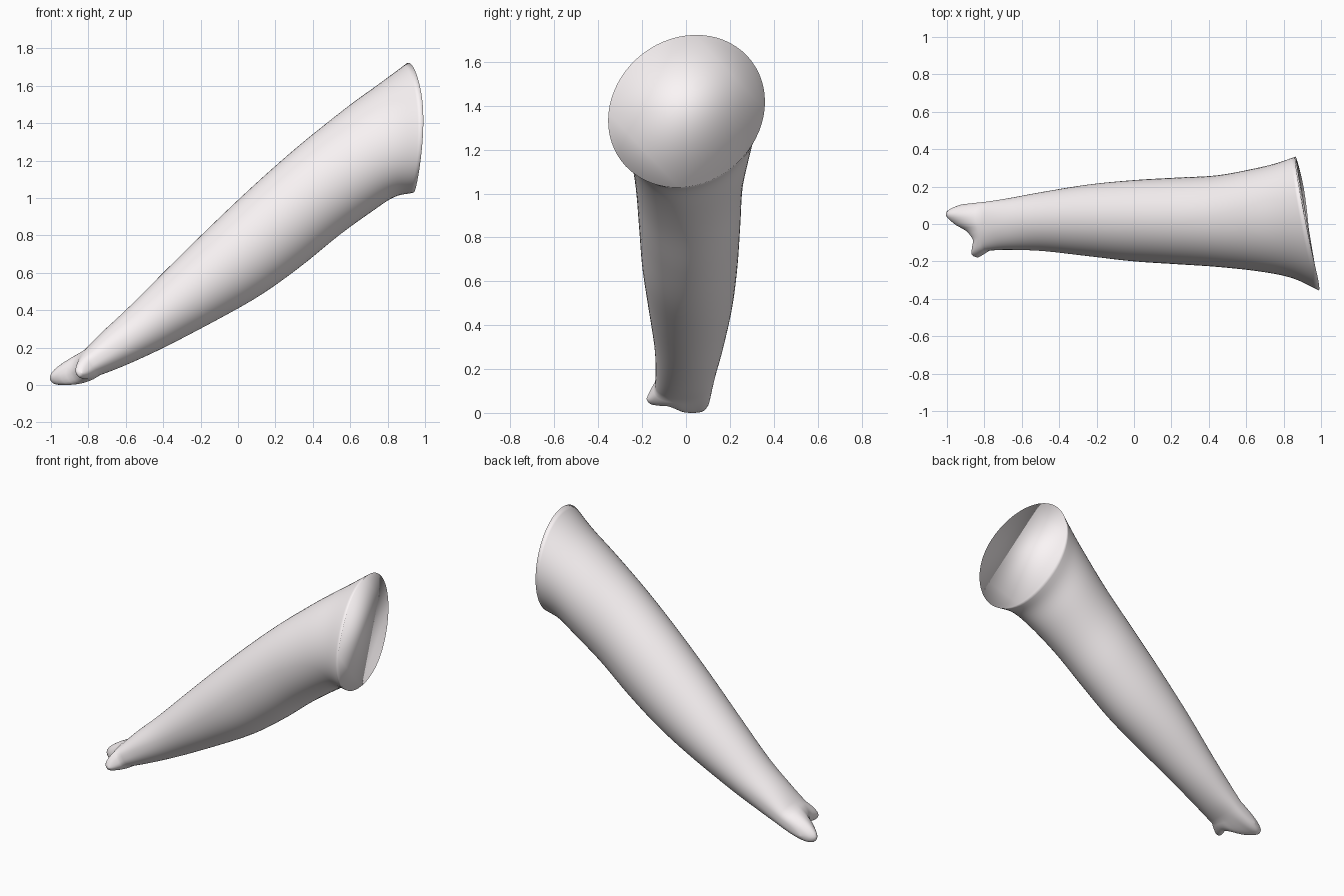
import bpy, bmesh, math
from mathutils import Vector

if "Cube" in bpy.data.objects:
    bpy.data.objects.remove(bpy.data.objects["Cube"])

SEG, STEPS, TIP = 64, 5, 10

# Sections: bottom x,z | top x,z | y min,max | end slant | roll | squareness | rim dent
SECTIONS = [
    (-0.74, 0.056, -0.82, 0.190, -0.142, 0.120, 0, 0, 0.75, 0),
    (-0.60, 0.11, -0.73, 0.280, -0.138, 0.138, 0, 0, 0.88, 0),
    (-0.38, 0.21, -0.58, 0.42, -0.145, 0.172, 0, 0, 1, 0),
    (-0.10, 0.355, -0.36, 0.64, -0.173, 0.212, 0, 0, 1, 0),
    (0.13, 0.487, -0.12, 0.875, -0.20, 0.235, 0, 0, 1, 0),
    (0.34, 0.638, 0.12, 1.10, -0.215, 0.248, 0, 0, 1, 0),
    (0.54, 0.80, 0.36, 1.308, -0.23, 0.26, 0.02, 0.02, 1, 0),
    (0.72, 0.93, 0.60, 1.495, -0.255, 0.295, 0.08, 0.05, 1, 0),
    (0.84, 1.005, 0.78, 1.62, -0.29, 0.325, 0.15, 0.09, 1, 0.01),
    (0.95, 1.03, 0.92, 1.72, -0.355, 0.36, 0.20, 0.12, 1, 0.035),
]
# Forked tip outline: y on first section -> end x, y, z
FORK = [
    (-0.142, -0.835, -0.180, 0.068), (-0.120, -0.862, -0.165, 0.060),
    (-0.090, -0.855, -0.120, 0.062), (-0.060, -0.850, -0.085, 0.065),
    (-0.020, -0.890, -0.035, 0.045), (0.000, -0.940, -0.010, 0.034),
    (0.050, -1.000, 0.045, 0.028), (0.090, -0.980, 0.080, 0.030),
    (0.120, -0.920, 0.105, 0.050),
]


def catmull(a, b, c, d, t):
    return [0.5 * (2*q + (r-p)*t + (2*p - 5*q + 4*r - s)*t*t + (3*q - p - 3*r + s)*t**3)
            for p, q, r, s in zip(a, b, c, d)]


def smooth_sample(rows, i, t):
    n = len(rows) - 1
    prev = rows[i-1] if i else [2*p - q for p, q in zip(rows[0], rows[1])]
    nxt = rows[i+2] if i+2 <= n else [2*p - q for p, q in zip(rows[n], rows[n-1])]
    return catmull(prev, rows[i], rows[i+1], nxt, t)


def ring(sec):
    """Return (middle point, half thickness vector) pairs around one section."""
    xb, zb, xt, zt, y0, y1, slant, roll, power, dent = sec
    mid = Vector(((xb+xt)/2, 0, (zb+zt)/2))
    half = Vector(((xt-xb)/2, 0, (zt-zb)/2))
    pts = []
    for k in range(SEG):
        a = math.tau * k / SEG
        y = (y0+y1)/2 + (y1-y0)/2 * math.cos(a)
        s = math.copysign(abs(math.sin(a))**power, math.sin(a)) if k % (SEG//2) else 0
        back = dent * max(0, math.cos(a - math.radians(225)))**2
        pts.append((mid + Vector((-slant*y - back, y, roll*y)), half*s))
    return pts


def fork_end(y):
    for i in range(len(FORK)-1):
        a, b = FORK[i], FORK[i+1]
        if y <= b[0] or i == len(FORK)-2:
            t = min(1, max(0, (y-a[0]) / (b[0]-a[0])))
            return Vector(smooth_sample(FORK, i, t)[1:])


rings = []
# Forked tip, rounded off from its end line back to the first section
base = ring(SECTIONS[0])
for j in range(TIP, 0, -1):
    a = math.pi/2 * j / TIP
    c = math.cos(a)**0.8 if j < TIP else 0
    rings.append([m.lerp(fork_end(m.y), math.sin(a)) + h*c for m, h in base])
# Tapered body
for i in range(len(SECTIONS)-1):
    for j in range(STEPS):
        rings.append([m + h for m, h in ring(smooth_sample(SECTIONS, i, j/STEPS))])
rings.append([m + h for m, h in ring(SECTIONS[-1])])

bm = bmesh.new()
loops = [[bm.verts.new(p) for p in r] for r in rings]
for a, b in zip(loops, loops[1:]):
    for k in range(SEG):
        n = (k+1) % SEG
        bm.faces.new((a[k], a[n], b[n], b[k]))
# Flat slanted end cap
bm.faces.new(loops[-1])
bmesh.ops.remove_doubles(bm, verts=bm.verts, dist=0.0002)
bmesh.ops.recalc_face_normals(bm, faces=bm.faces)
# Stand the lowest point on the ground
low = min(v.co.z for v in bm.verts)
for v in bm.verts:
    v.co.z -= low * max(0, 1 - v.co.z / 0.3)
for f in bm.faces:
    f.smooth = True
mesh = bpy.data.meshes.new("forked_limb")
bm.to_mesh(mesh)
bm.free()
limb = bpy.data.objects.new("forked_limb", mesh)
bpy.context.collection.objects.link(limb)

# Pale pink skin
skin = bpy.data.materials.new("pale_pink")
skin.diffuse_color = (0.97, 0.92, 0.93, 1)
skin.use_nodes = True
skin.node_tree.nodes["Principled BSDF"].inputs["Base Color"].default_value = skin.diffuse_color
mesh.materials.append(skin)
